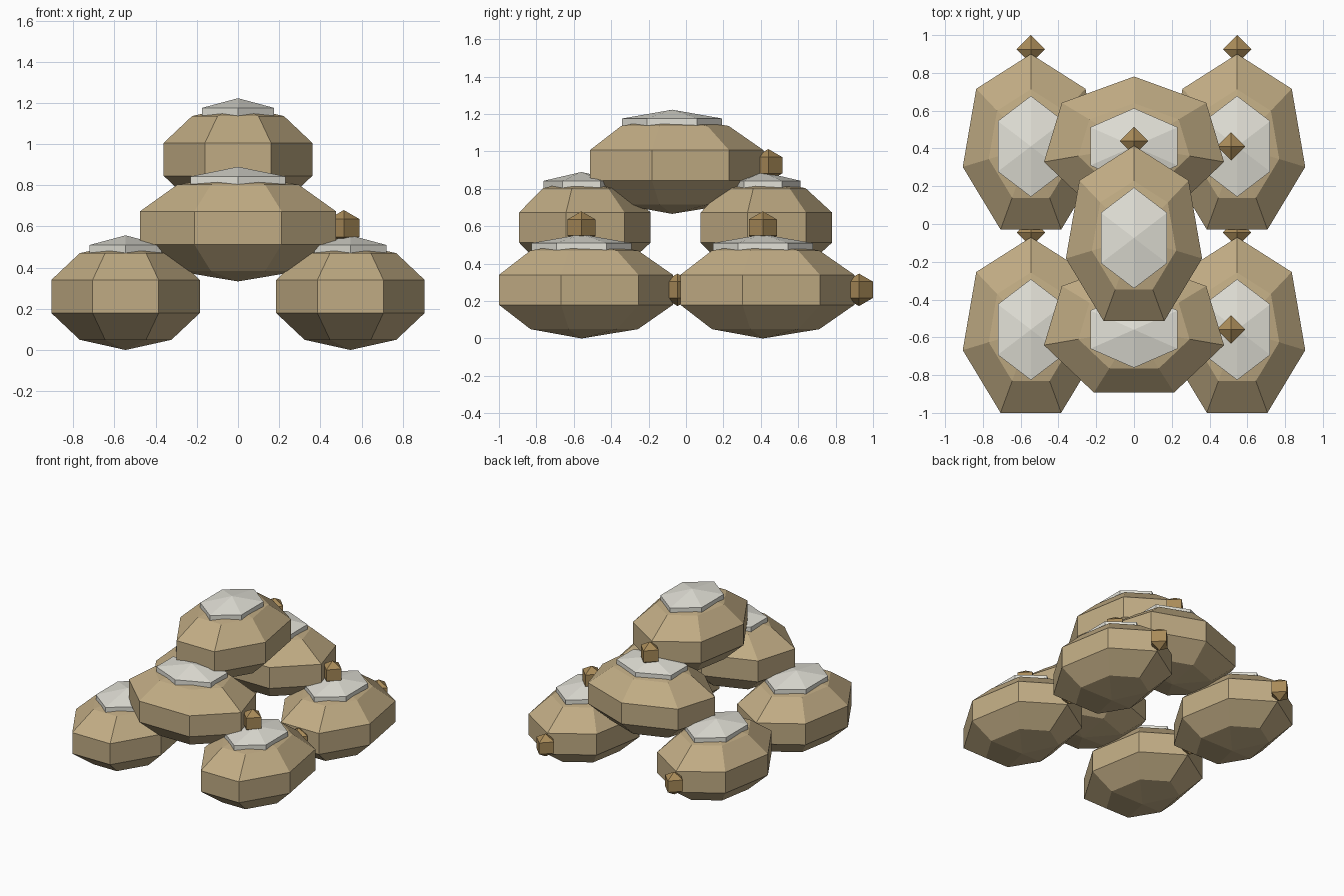
import bpy, bmesh
from math import sin, cos, pi

if "Cube" in bpy.data.objects:
    bpy.data.objects.remove(bpy.data.objects["Cube"])


def material(name, rgb):
    m = bpy.data.materials.new(name)
    m.diffuse_color = (*rgb, 1)
    m.use_nodes = True
    m.node_tree.nodes["Principled BSDF"].inputs["Base Color"].default_value = m.diffuse_color
    return m


BURLAP = material("burlap", (0.53, 0.41, 0.23))
FROST = material("pale_top", (0.76, 0.75, 0.68))
TIE = material("tie", (0.40, 0.26, 0.10))


def ellipsoid(name, centre, radii, segments, rings, mat):
    """Flat-faced ball with its first column of vertices facing +y."""
    bm = bmesh.new()
    rows = []
    for i in range(1, rings):
        t = pi * i / rings
        rows.append([bm.verts.new((sin(t) * cos(pi / 2 + 2 * pi * k / segments) * radii[0],
                                   sin(t) * sin(pi / 2 + 2 * pi * k / segments) * radii[1],
                                   cos(t) * radii[2])) for k in range(segments)])
    top = bm.verts.new((0, 0, radii[2]))
    bottom = bm.verts.new((0, 0, -radii[2]))
    for k in range(segments):
        n = (k + 1) % segments
        bm.faces.new((top, rows[0][k], rows[0][n]))
        bm.faces.new((bottom, rows[-1][n], rows[-1][k]))
        for a, b in zip(rows, rows[1:]):
            bm.faces.new((a[k], b[k], b[n], a[n]))
    bmesh.ops.recalc_face_normals(bm, faces=bm.faces)
    mesh = bpy.data.meshes.new(name)
    bm.to_mesh(mesh)
    bm.free()
    mesh.materials.append(mat)
    ob = bpy.data.objects.new(name, mesh)
    ob.location = centre
    bpy.context.collection.objects.link(ob)


SHORT, LONG, HIGH = 0.389, 0.514, 0.26


def sack(name, x, y, z, sideways=False):
    rx, ry = (LONG, SHORT) if sideways else (SHORT, LONG)
    # stuffed body
    ellipsoid(name, (x, y, z), (rx, ry, HIGH), 7, 5, BURLAP)
    # pale patch on top
    ellipsoid(name + "_top", (x, y, z + 0.203), (rx * 0.6, ry * 0.6, 0.094), 6, 3, FROST)
    # tied knot at the end
    knot = (x + LONG, y, z) if sideways else (x, y + LONG, z)
    ellipsoid(name + "_knot", knot, (0.0868, 0.0868, 0.0868), 4, 3, TIE)


FRONT, BACK, STEP = -0.559, 0.411, 0.333

# four sacks on the ground, two laid across them, one on top
for row, y in (("front", FRONT), ("back", BACK)):
    for side, x in (("left", -0.546), ("right", 0.546)):
        sack(f"bottom_sack_{row}_{side}", x, y, HIGH)
    sack(f"middle_sack_{row}", 0, y, HIGH + STEP, sideways=True)
sack("top_sack", 0, (FRONT + BACK) / 2, HIGH + 2 * STEP)
